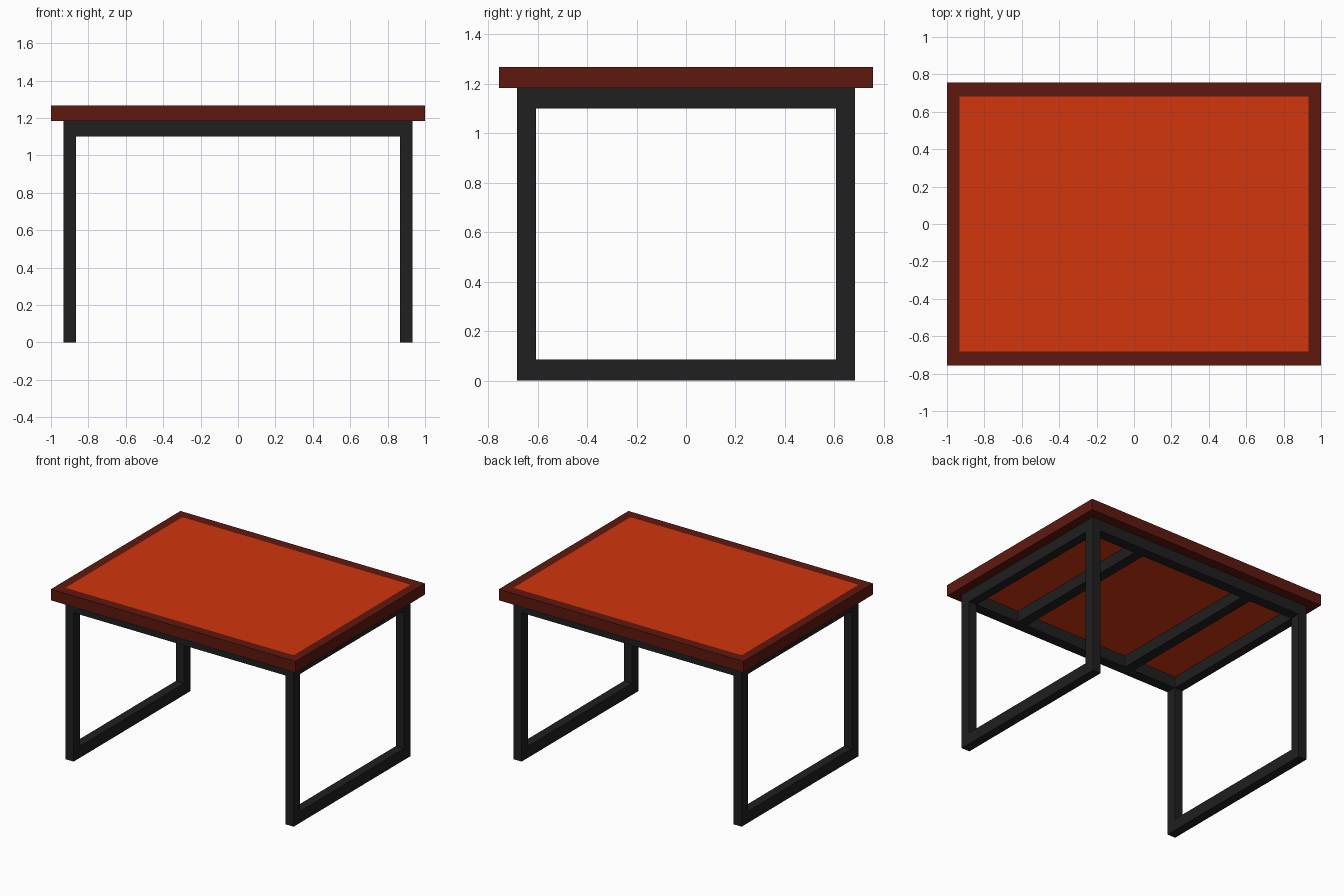
import bpy

if "Cube" in bpy.data.objects:
    bpy.data.objects.remove(bpy.data.objects["Cube"])


def material(name, rgb):
    m = bpy.data.materials.new(name)
    m.diffuse_color = (*rgb, 1)
    m.use_nodes = True
    m.node_tree.nodes["Principled BSDF"].inputs["Base Color"].default_value = m.diffuse_color
    return m


RED = material("dark_red_edge", (0.113, 0.0095, 0.0045))
ORANGE = material("orange_panel", (0.64, 0.037, 0.004))
BLACK = material("black_metal", (0.014, 0.014, 0.014))


def box(name, x, y, z, mat):
    """Box spanning the (low, high) pairs x, y, z."""
    bpy.ops.mesh.primitive_cube_add(size=1, location=[sum(r) / 2 for r in (x, y, z)])
    ob = bpy.context.object
    ob.name = name
    ob.scale = [r[1] - r[0] for r in (x, y, z)]
    bpy.ops.object.transform_apply(location=False, rotation=False, scale=True)
    ob.data.materials.append(mat)


def pair(lo, hi, side):
    return (lo, hi) if side > 0 else (-hi, -lo)


# Key dimensions: table top, outer and inner edges of the metal frame, heights
TX, TY = 1.0, 0.756
OX, OY = 0.933, 0.683
IX, IY = 0.866, 0.606
BAR, RAIL, UNDER, TOP = 0.085, 1.1, 1.184, 1.267

# Table top: inset panel with a flush border
box("top_panel", (-OX, OX), (-OY, OY), (UNDER, TOP), ORANGE)
for s, (fb, lr) in ((-1, ("front", "left")), (1, ("back", "right"))):
    box(f"{fb}_top_border", (-TX, TX), pair(OY, TY, s), (UNDER, TOP), RED)
    box(f"{lr}_top_border", pair(OX, TX, s), (-OY, OY), (UNDER, TOP), RED)

    # Long rail under the top
    box(f"{fb}_rail", (-IX, IX), pair(IY, OY, s), (RAIL, UNDER), BLACK)

    # Rectangular leg frame at each end
    box(f"{lr}_upper_rail", pair(IX, OX, s), (-IY, IY), (RAIL, UNDER), BLACK)
    box(f"{lr}_foot_rail", pair(IX, OX, s), (-IY, IY), (0, BAR), BLACK)
    for t, end in ((-1, "front"), (1, "back")):
        box(f"{end}_{lr}_leg", pair(IX, OX, s), pair(IY, OY, t), (0, UNDER), BLACK)

    # Cross beam supporting the panel
    box(f"{lr}_cross_beam", pair(0.43, 0.505, s), (-IY, IY), (RAIL, UNDER), BLACK)
